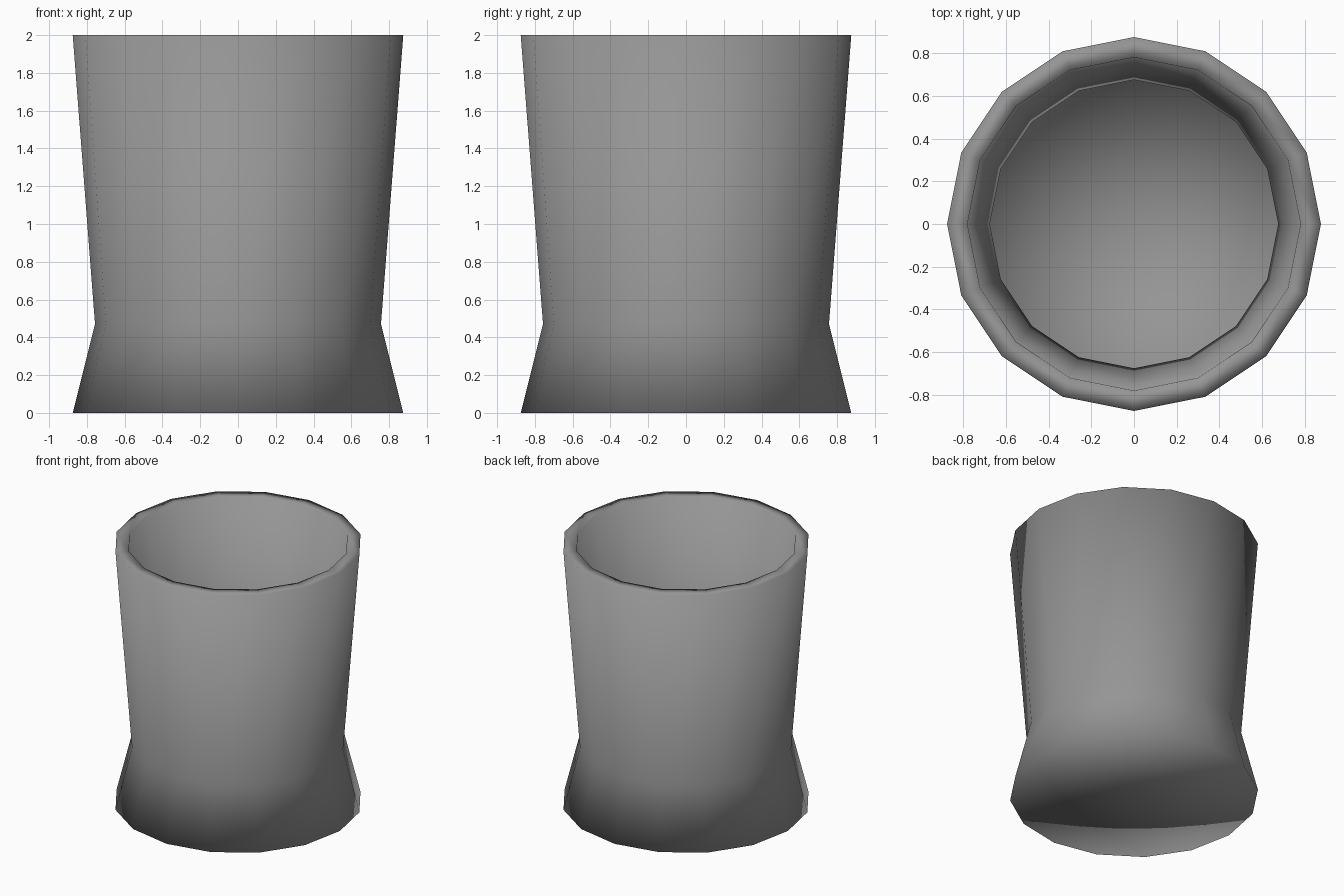
import bpy, bmesh
from math import cos, sin, tau

if "Cube" in bpy.data.objects:
    bpy.data.objects.remove(bpy.data.objects["Cube"])

SIDES = 16
# Outer foot, pinched waist, outer lip, inner lip, inner waist, inner foot: (radius, z)
PROFILE = [(0.875, 0.0), (0.757, 0.47), (0.875, 2.0),
           (0.78, 2.0), (0.675, 0.49), (0.775, 0.1)]

bm = bmesh.new()
rings = [[bm.verts.new((r * cos(tau * i / SIDES), r * sin(tau * i / SIDES), z))
          for i in range(SIDES)] for r, z in PROFILE]

# Walls and flat rim
for low, high in zip(rings, rings[1:]):
    for i in range(SIDES):
        j = (i + 1) % SIDES
        bm.faces.new((low[i], low[j], high[j], high[i]))

# Underside and inner floor as triangle fans
for ring, z in ((rings[0], PROFILE[0][1]), (rings[-1], PROFILE[-1][1])):
    centre = bm.verts.new((0, 0, z))
    for i in range(SIDES):
        bm.faces.new((ring[i], ring[(i + 1) % SIDES], centre))
bmesh.ops.recalc_face_normals(bm, faces=bm.faces[:])

# Smooth shading throughout, including over the rim
for f in bm.faces:
    f.smooth = True

mesh = bpy.data.meshes.new("cup")
bm.to_mesh(mesh)
bm.free()
cup = bpy.data.objects.new("cup", mesh)
bpy.context.collection.objects.link(cup)

# Dark grey finish
grey = bpy.data.materials.new("dark_grey")
grey.diffuse_color = (0.3, 0.3, 0.3, 1)
grey.use_nodes = True
grey.node_tree.nodes["Principled BSDF"].inputs["Base Color"].default_value = grey.diffuse_color
mesh.materials.append(grey)
